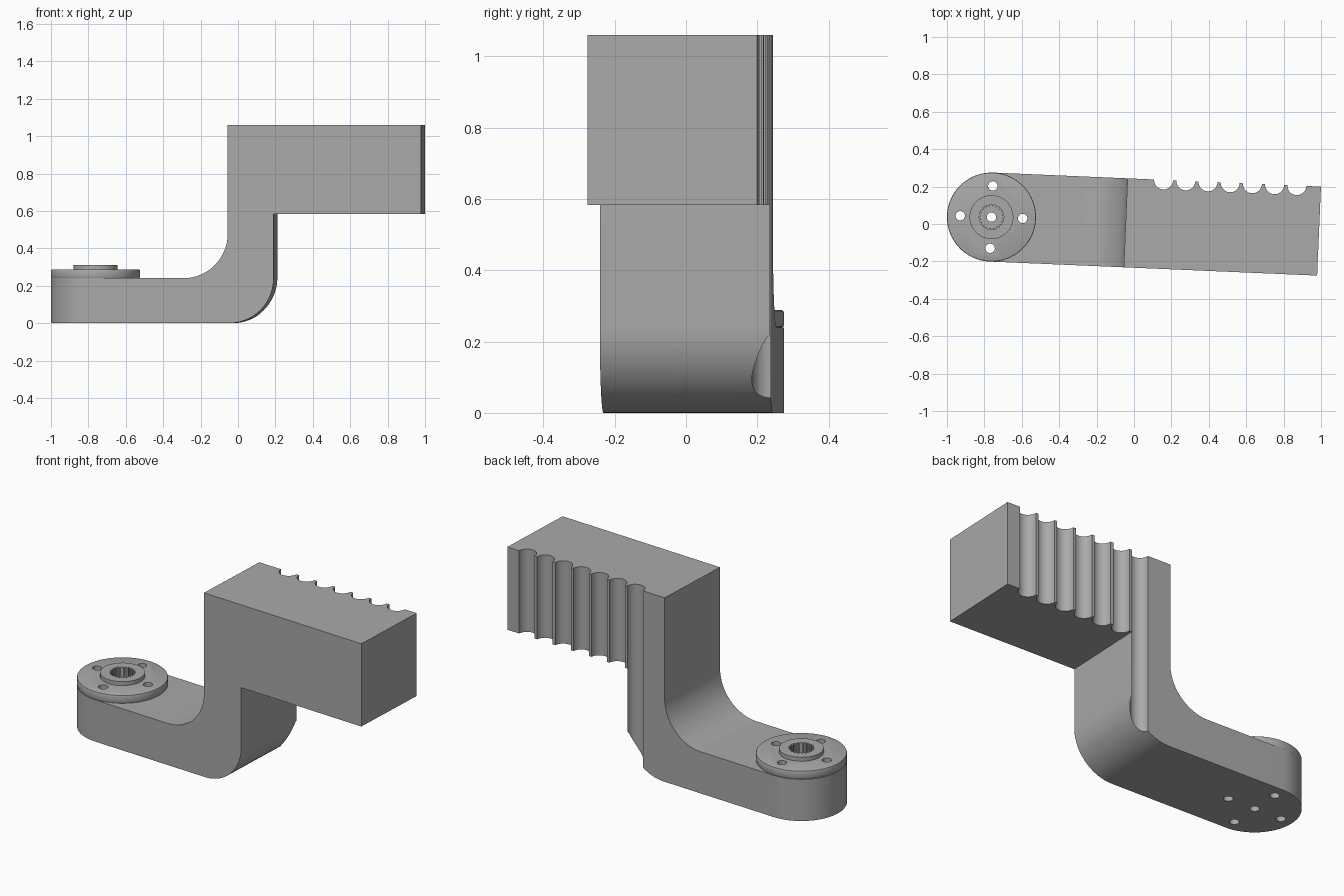
import bpy, bmesh
from math import sin, cos, pi, radians
from mathutils import Vector

cube = bpy.data.objects.get("Cube")
if cube:
    bpy.data.objects.remove(cube, do_unlink=True)

R = 0.238            # half width of the arm and radius of the round end
LENGTH = 1.753       # round end centre to grip end
PIVOT = Vector((-0.762, 0.037, 0))
TILT = radians(-2.45)

grey = bpy.data.materials.new("plain grey")
grey.use_nodes = True
grey.diffuse_color = (0.4, 0.4, 0.4, 1)
grey.node_tree.nodes["Principled BSDF"].inputs["Base Color"].default_value = grey.diffuse_color


def arc(cx, cy, r, a0, a1, n=20):
    """Points on an arc, angles in degrees."""
    angles = [radians(a0 + (a1 - a0) * i / n) for i in range(n + 1)]
    return [(cx + r * cos(a), cy + r * sin(a)) for a in angles]


def prism(name, points, lo, hi, upright=False):
    """Extrude an outline along z, or along y when upright."""
    place = (lambda p, h: (p[0], h, p[1])) if upright else (lambda p, h: (p[0], p[1], h))
    bm = bmesh.new()
    face = bm.faces.new([bm.verts.new(place(p, lo)) for p in points])
    ext = bmesh.ops.extrude_face_region(bm, geom=[face])
    step = Vector(place((0, 0), hi - lo))
    bmesh.ops.translate(bm, vec=step, verts=[g for g in ext["geom"] if isinstance(g, bmesh.types.BMVert)])
    bmesh.ops.recalc_face_normals(bm, faces=bm.faces)
    mesh = bpy.data.meshes.new(name)
    bm.to_mesh(mesh)
    bm.free()
    mesh.materials.append(grey)
    obj = bpy.data.objects.new(name, mesh)
    bpy.context.collection.objects.link(obj)
    return obj


def disc(name, r, lo, hi, x=0, y=0, n=64):
    return prism(name, arc(x, y, r, 0, 360, n)[:-1], lo, hi)


def activate(obj):
    bpy.ops.object.select_all(action="DESELECT")
    obj.select_set(True)
    bpy.context.view_layer.objects.active = obj


def combine(obj, cutter, operation="DIFFERENCE"):
    """Apply a boolean and discard the helper."""
    activate(obj)
    mod = obj.modifiers.new("cut", "BOOLEAN")
    mod.object, mod.operation, mod.solver = cutter, operation, "EXACT"
    bpy.ops.object.modifier_apply(modifier=mod.name)
    bpy.data.objects.remove(cutter, do_unlink=True)


# Stepped side profile with a concave inner bend and a rounded outer bend
side = [(-0.3, 0)] + arc(0.725, 0.238, 0.238, -90, 0)
side += [(0.963, 0.583), (1.9, 0.583), (1.9, 1.06), (0.718, 1.06)]
side += arc(0.48, 0.478, 0.238, 0, -90) + [(-0.3, 0.24)]
arm = prism("stepped_arm", side, -0.4, 0.4, upright=True)

# Plan outline with one round end and finger grooves along the back
plan = arc(0, 0, R, 90, 270, 40) + [(LENGTH, -R), (LENGTH, R)]
for i in reversed(range(7)):
    plan += arc(0.911 + 0.1188 * i, R, 0.051, 0, -180, 16)
combine(arm, prism("plan_cutter", plan, -0.1, 1.3), "INTERSECT")

# Round plate with softened rims, and raised hub
plate = disc("mount_plate", R, 0.24, 0.288)
activate(plate)
bevel = plate.modifiers.new("rim", "BEVEL")
bevel.width, bevel.segments, bevel.angle_limit = 0.006, 2, radians(60)
bpy.ops.object.modifier_apply(modifier=bevel.name)
hub = disc("mount_hub", 0.117, 0.288, 0.311)

# Toothed socket through hub and plate
TEETH = 20
socket = []
for i in range(TEETH):
    for r, k in ((0.067, 0), (0.067, 0.45), (0.059, 0.55), (0.059, 0.95)):
        a = 2 * pi * (i + k) / TEETH
        socket.append((r * cos(a), r * sin(a)))
for part in (plate, hub):
    combine(part, prism("socket_cutter", socket, 0.2, 0.4))

# Centre hole and four screw holes
combine(arm, disc("hole_cutter", 0.025, -0.1, 0.4, n=24))
for x, y in ((0.167, 0), (-0.167, 0), (0, 0.167), (0, -0.167)):
    for part in (arm, plate):
        combine(part, disc("hole_cutter", 0.025, -0.1, 0.4, x, y, 24))

# Place and shade
for part in (arm, plate, hub):
    part.location = PIVOT
    part.rotation_euler.z = TILT
    activate(part)
    bpy.ops.object.shade_smooth_by_angle(angle=radians(30))
